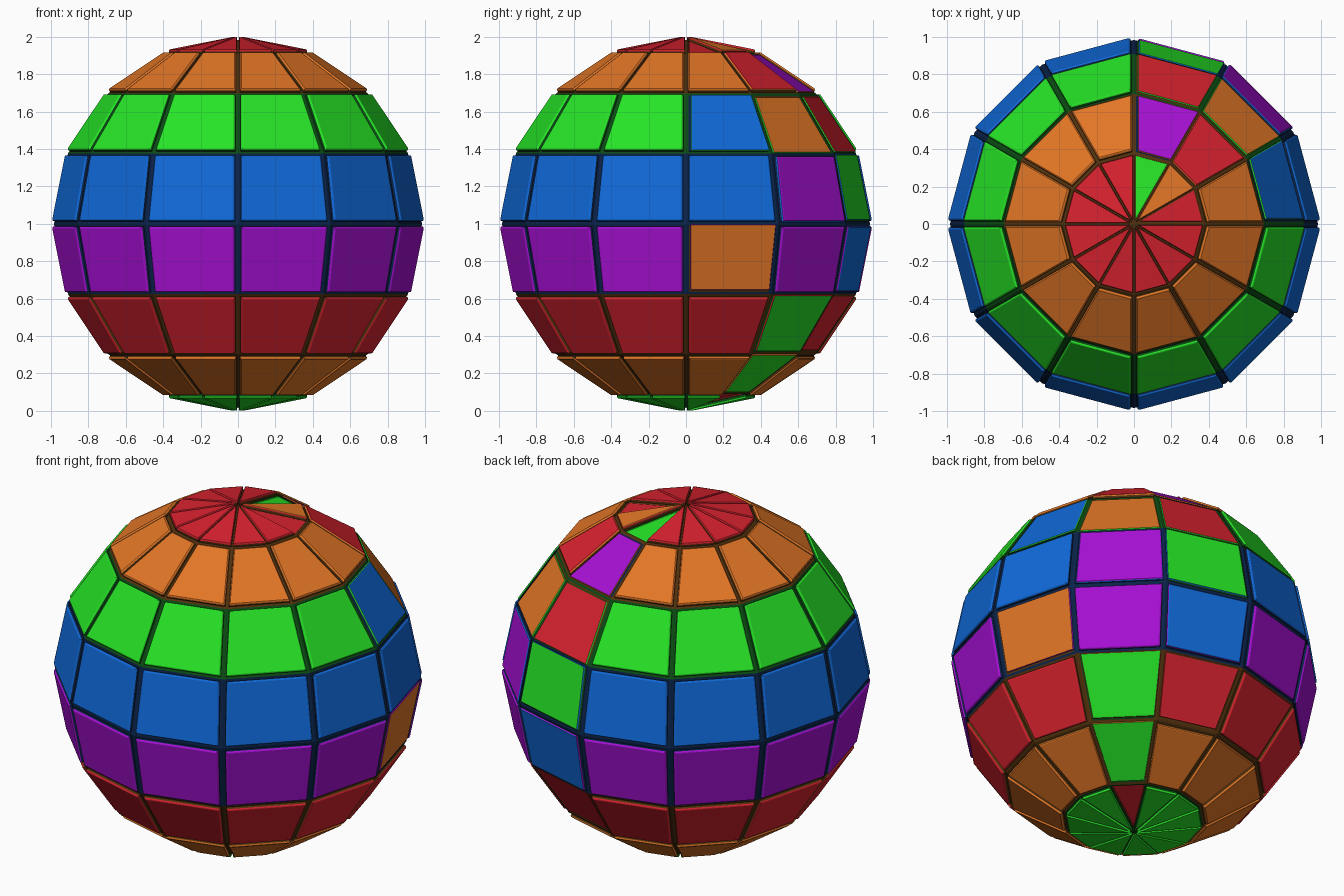
import bpy, bmesh, math
from mathutils import Vector

if "Cube" in bpy.data.objects:
    bpy.data.objects.remove(bpy.data.objects["Cube"])

def material(name, rgb):
    m = bpy.data.materials.new(name)
    m.diffuse_color = (*rgb, 1)
    m.use_nodes = True
    m.node_tree.nodes["Principled BSDF"].inputs["Base Color"].default_value = m.diffuse_color
    return m

COLOURS = [
    ("red", (.687, .016, .028)), ("orange", (.761, .181, .019)),
    ("green", (.019, .768, .019)), ("blue", (.005, .141, .694)),
    ("purple", (.376, .005, .645)), ("dark brown", (.08, .03, .004)),
    ("dark green", (.003, .069, .006)), ("dark navy", (.003, .016, .065)),
]
RED, ORANGE, GREEN, BLUE, PURPLE, BROWN, DARK_GREEN, NAVY = range(8)
BANDS = [GREEN, ORANGE, RED, PURPLE, BLUE, GREEN, ORANGE, RED]  # bottom to top
GROOVE = {RED: BROWN, ORANGE: BROWN, GREEN: DARK_GREEN, BLUE: NAVY, PURPLE: NAVY}

# Faceted ball, 12 sides by 8 bands
bm = bmesh.new()
bmesh.ops.create_uvsphere(bm, u_segments=12, v_segments=8, radius=.984)
bm.normal_update()

# One colour per band, chosen by latitude
panels = []
for f in bm.faces:
    lat = math.asin(f.normal.z)
    band = min(7, max(0, int((lat / math.pi + .5) * 8)))
    panels.append((f, BANDS[band], f.normal.copy()))

def step(panels, scale, rise, groove):
    """Extrude every panel on its own, shrink it and lift it."""
    new = bmesh.ops.extrude_discrete_faces(bm, faces=[p[0] for p in panels])["faces"]
    out = []
    for f, (_, colour, normal) in zip(new, panels):
        centre = f.calc_center_median()
        for s in {g for e in f.edges for g in e.link_faces} - {f}:
            s.material_index = GROOVE[colour] if groove else colour
        for v in f.verts:
            v.co = centre + (v.co - centre) * scale + normal * rise
        f.material_index = colour
        out.append((f, colour, normal))
    return out

panels = step(panels, .93, 0, True)        # groove floor
panels = step(panels, 1, .012, True)       # groove wall
panels = step(panels, .985, .006, False)   # rounded panel edge
panels = step(panels, .975, .003, False)

bmesh.ops.translate(bm, verts=bm.verts, vec=Vector((0, 0, 1)))
bm.normal_update()
mesh = bpy.data.meshes.new("panelled_ball")
bm.to_mesh(mesh)
bm.free()
for name, rgb in COLOURS:
    mesh.materials.append(material(name, rgb))
ball = bpy.data.objects.new("panelled_ball", mesh)
bpy.context.collection.objects.link(ball)
